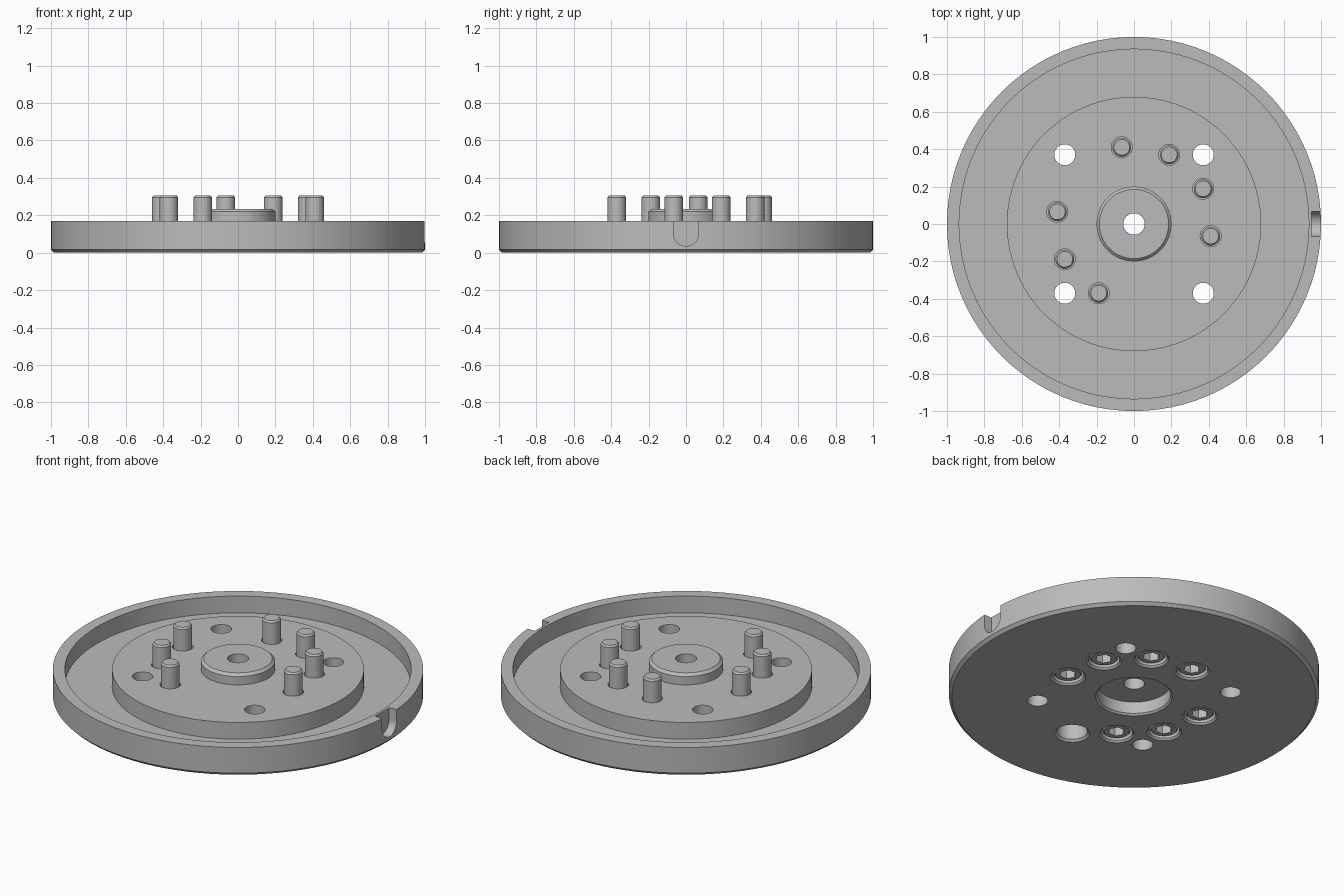
import bpy, bmesh, math
from mathutils import Matrix, Vector

cube = bpy.data.objects.get("Cube")
if cube:
    bpy.data.objects.remove(cube, do_unlink=True)

grey = bpy.data.materials.new("machined grey")
grey.use_nodes = True
grey.diffuse_color = (0.5, 0.5, 0.5, 1)
grey.node_tree.nodes["Principled BSDF"].inputs["Base Color"].default_value = (0.5, 0.5, 0.5, 1)


def lathe(bm, profile, segments, at=(0, 0), closed=False):
    """Revolve (radius, z) points; open profiles are capped at both ends."""
    rings = []
    for r, z in profile:
        rings.append([bm.verts.new((at[0] + r * math.cos(a), at[1] + r * math.sin(a), z))
                      for a in (math.tau * i / segments for i in range(segments))])
    pairs = list(zip(rings, rings[1:]))
    if closed:
        pairs.append((rings[-1], rings[0]))
    for low, high in pairs:
        for i in range(segments):
            j = (i + 1) % segments
            bm.faces.new((low[i], low[j], high[j], high[i]))
    if not closed:
        bm.faces.new(rings[0][::-1])
        bm.faces.new(rings[-1])


def finish(name, bm):
    bmesh.ops.recalc_face_normals(bm, faces=bm.faces[:])
    mesh = bpy.data.meshes.new(name)
    bm.to_mesh(mesh)
    bm.free()
    mesh.materials.append(grey)
    ob = bpy.data.objects.new(name, mesh)
    bpy.context.collection.objects.link(ob)
    return ob


def select(ob):
    bpy.ops.object.select_all(action='DESELECT')
    ob.select_set(True)
    bpy.context.view_layer.objects.active = ob


def cut(ob, cutter):
    cutter.hide_render = True
    mod = ob.modifiers.new("cut", 'BOOLEAN')
    mod.operation = 'DIFFERENCE'
    mod.solver = 'EXACT'
    mod.object = cutter
    select(ob)
    bpy.ops.object.modifier_apply(modifier=mod.name)
    bpy.data.objects.remove(cutter, do_unlink=True)
    select(ob)
    bpy.ops.object.shade_smooth_by_angle(angle=math.radians(30))


# Screw positions: a ring at 36 degree steps, leaving gaps
spots = [(0.415 * math.cos(a), 0.415 * math.sin(a))
         for a in map(math.radians, (27, 63, 99, 171, 207, 243, 351))]

# Flywheel body: rim, sunken floor, raised hub, boss and underside recess
bm = bmesh.new()
lathe(bm, [(0.057, 0.08), (0.057, 0.235), (0.185, 0.235), (0.2, 0.22), (0.2, 0.17),
           (0.68, 0.17), (0.68, 0.07), (0.935, 0.07), (0.935, 0.17), (1, 0.17),
           (1, 0.017), (0.983, 0), (0.208, 0), (0.198, 0.01), (0.198, 0.08)],
      96, closed=True)
body = finish("flywheel_body", bm)

# Holes: four plain, stepped screw holes, one blind dowel hole
bm = bmesh.new()
for sx in (-1, 1):
    for sy in (-1, 1):
        lathe(bm, [(0.056, -0.1), (0.056, 0.3)], 32, (0.37 * sx, 0.37 * sy))
for spot in spots:
    lathe(bm, [(0.105, -0.01), (0.085, 0.01), (0.085, 0.1), (0.056, 0.1), (0.056, 0.3)], 32, spot)
lathe(bm, [(0.105, -0.01), (0.083, 0.012), (0.083, 0.135)], 32, (0, -0.52))

# Rounded notch in the outer face of the rim
r, mid = 0.067, 0.102
arc = [(r * math.cos(a), mid + r * math.sin(a))
       for a in (math.pi * (1 + i / 16) for i in range(17))]
outline = [(-r, 0.3)] + arc + [(r, 0.3)]
notch = bm.faces.new([bm.verts.new((0.95, y, z)) for y, z in outline])
pushed = bmesh.ops.extrude_face_region(bm, geom=[notch], use_keep_orig=True)
bmesh.ops.translate(bm, vec=Vector((0.2, 0, 0)),
                    verts=[v for v in pushed["geom"] if isinstance(v, bmesh.types.BMVert)])
cut(body, finish("hole_cutter", bm))

# Socket head screw, copied around the ring
bm = bmesh.new()
lathe(bm, [(0.068, 0.015), (0.076, 0.023), (0.076, 0.1), (0.05, 0.1),
           (0.05, 0.295), (0.042, 0.305)], 32)
screw = finish("screw", bm)
bm = bmesh.new()
lathe(bm, [(0.046, -0.1), (0.046, 0.065)], 6)
cut(screw, finish("hex_cutter", bm))
for i, (x, y) in enumerate(spots):
    ob = screw
    if i:
        ob = screw.copy()
        bpy.context.collection.objects.link(ob)
    ob.name = f"screw_{i + 1}"
    ob.location = (x, y, 0)
